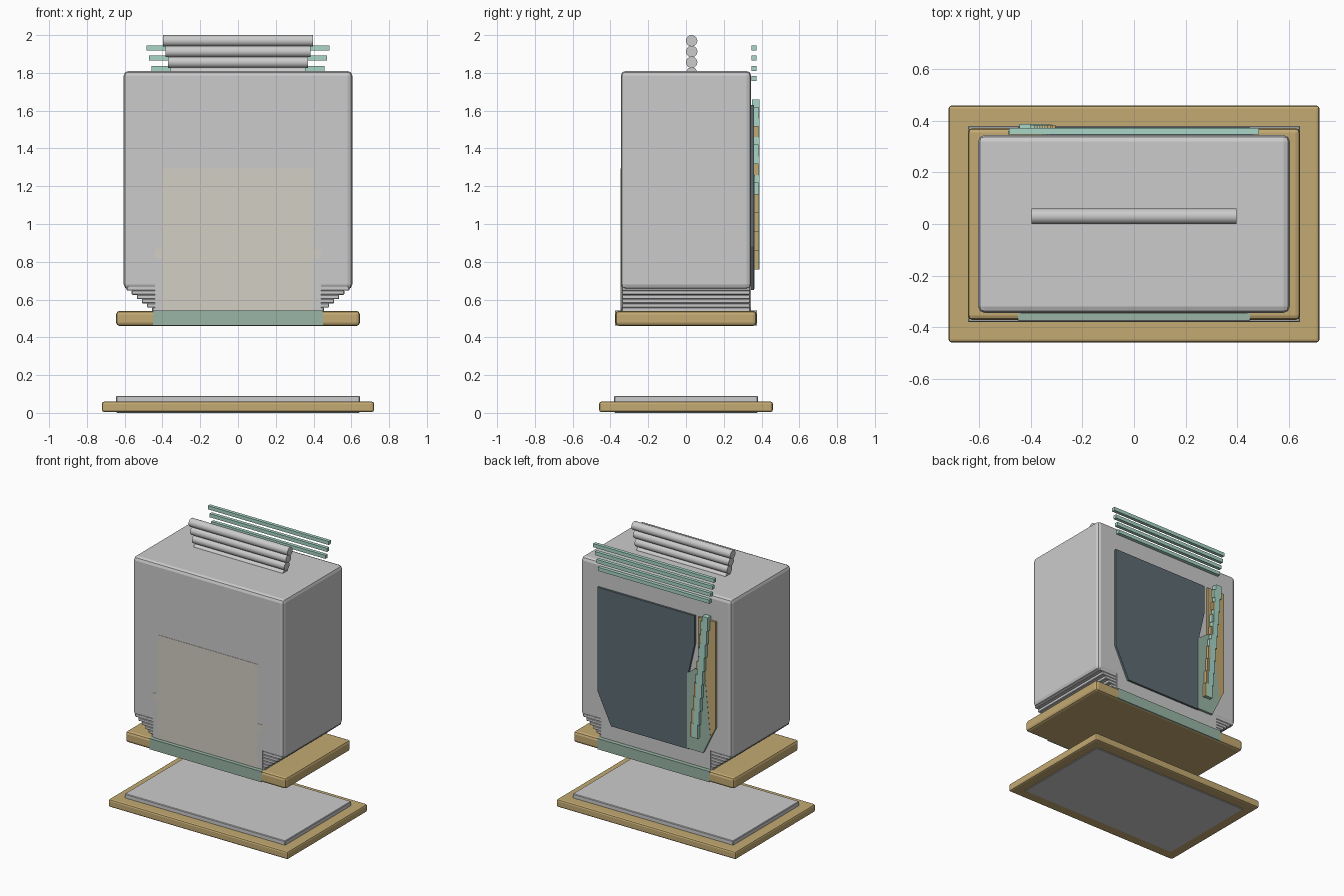
import bpy, bmesh, math

if "Cube" in bpy.data.objects:
    bpy.data.objects.remove(bpy.data.objects["Cube"])


def material(name, rgb):
    m = bpy.data.materials.new(name)
    m.diffuse_color = (*rgb, 1)
    m.use_nodes = True
    m.node_tree.nodes["Principled BSDF"].inputs["Base Color"].default_value = m.diffuse_color
    return m


TAN = material("tan", (0.55, 0.40, 0.17))
TEAL = material("teal", (0.40, 0.68, 0.57))
GREEN = material("soft_green", (0.32, 0.46, 0.38))
SLATE = material("slate", (0.11, 0.15, 0.17))
PALE = material("pale_sand", (0.64, 0.62, 0.55))


def finish(name, bm, mat=None, bevel=0, segments=2):
    bmesh.ops.recalc_face_normals(bm, faces=bm.faces)
    me = bpy.data.meshes.new(name)
    bm.to_mesh(me)
    bm.free()
    ob = bpy.data.objects.new(name, me)
    bpy.context.collection.objects.link(ob)
    if mat:
        me.materials.append(mat)
    if bevel:
        mod = ob.modifiers.new("bevel", "BEVEL")
        mod.width, mod.segments = bevel, segments
    return ob


def box(name, x, y, z, mat=None, bevel=0, segments=2):
    """Box from (min, max) pairs on each axis."""
    bm = bmesh.new()
    bmesh.ops.create_cube(bm, size=1)
    for v in bm.verts:
        v.co = [a[0] if c < 0 else a[1] for a, c in zip((x, y, z), v.co)]
    return finish(name, bm, mat, bevel, segments)


def panel(name, outline, y0, y1, mat):
    """Flat panel extruded along y from an x-z outline."""
    bm = bmesh.new()
    face = bm.faces.new([bm.verts.new((x, y0, z)) for x, z in outline])
    ext = bmesh.ops.extrude_face_region(bm, geom=[face])
    for v in ext["geom"]:
        if isinstance(v, bmesh.types.BMVert):
            v.co.y = y1
    return finish(name, bm, mat)


def sym(h):
    return (-h, h)


# Base slab with the grey plate set through it
box("base_slab", sym(0.72), sym(0.46), (0.004, 0.06), TAN, 0.012)
box("base_plate", sym(0.645), sym(0.38), (0.0, 0.09), None, 0.004, 1)

# Floating tray with green inset showing front and back
box("tray", sym(0.645), sym(0.373), (0.46, 0.54), TAN, 0.018)
box("tray_inset", sym(0.45), sym(0.375), (0.463, 0.541), GREEN)

# Main body, tapering in steps at the lower sides
box("body", sym(0.605), sym(0.345), (0.655, 1.81), None, 0.025, 2)
STEPS = 6
for i in range(STEPS):
    t = i / (STEPS - 1)
    z = 0.535 + 0.0225 * i
    box(f"body_step_{i + 1}", sym(0.455 + 0.135 * t), sym(0.34),
        (z, z + 0.024), None, 0.004, 1)
box("body_core", sym(0.44), sym(0.345), (0.535, 0.70))

# Pale front panel and small side tabs, flush with the front
box("front_panel", sym(0.40), (-0.347, -0.33), (0.54, 1.295), PALE)
for side in (-1, 1):
    xs = sorted((side * 0.40, side * 0.44))
    box("front_tab", xs, (-0.3465, -0.33), (0.82, 0.865), PALE)

# Handle: stacked round bars on the top
for i in range(4):
    bm = bmesh.new()
    bmesh.ops.create_cone(bm, cap_ends=True, segments=32, radius1=0.03,
                          radius2=0.03, depth=2 * (0.397 - 0.013 * i))
    for v in bm.verts:
        x, y, z = v.co
        v.co = (z, x + 0.03, y + 1.97 - 0.057 * i)
    ob = finish(f"handle_bar_{i + 1}", bm)
    bpy.context.view_layer.objects.active = ob
    ob.select_set(True)
    bpy.ops.object.shade_smooth_by_angle(angle=math.radians(40))
    ob.select_set(False)

# Square teal rods behind the top
for i in range(4):
    z = 1.932 - 0.054 * i
    box(f"rear_rod_{i + 1}", sym(0.485 - 0.013 * i), (0.347, 0.372),
        (z - 0.013, z + 0.013), TEAL)

# Dark rear panel with cut corners
panel("rear_panel", [(0.46, 1.63), (0.46, 0.88), (0.35, 0.65), (-0.27, 0.65),
                     (-0.27, 1.20), (-0.32, 1.42), (-0.32, 1.63)],
      0.33, 0.36, SLATE)

# Side flap next to it: green inner part, tan outer part
panel("rear_flap_inner", [(-0.26, 1.20), (-0.26, 0.655), (-0.39, 0.655),
                          (-0.45, 0.78), (-0.40, 1.26), (-0.34, 1.26)],
      0.33, 0.362, GREEN)
panel("rear_flap_outer", [(-0.35, 1.63), (-0.35, 1.2), (-0.39, 0.78),
                          (-0.43, 0.74), (-0.49, 0.86), (-0.49, 1.63)],
      0.33, 0.3605, TAN)

# Slanted stack of teal blocks with tan edging
N = 9
for i in range(N):
    t = i / (N - 1)
    x = -0.335 - 0.08 * t
    z = 0.76 + 0.1 * i
    box(f"flap_block_{i + 1}", (x - 0.03, x + 0.015), (0.35, 0.388),
        (z, z + 0.1), TEAL)
    top = z + (0.1 if i < 4 else 0.06)
    box(f"flap_edge_{i + 1}", (x + 0.015, x + 0.03), (0.35, 0.385),
        (z, top), TAN if i < 4 or i % 2 else TEAL)
